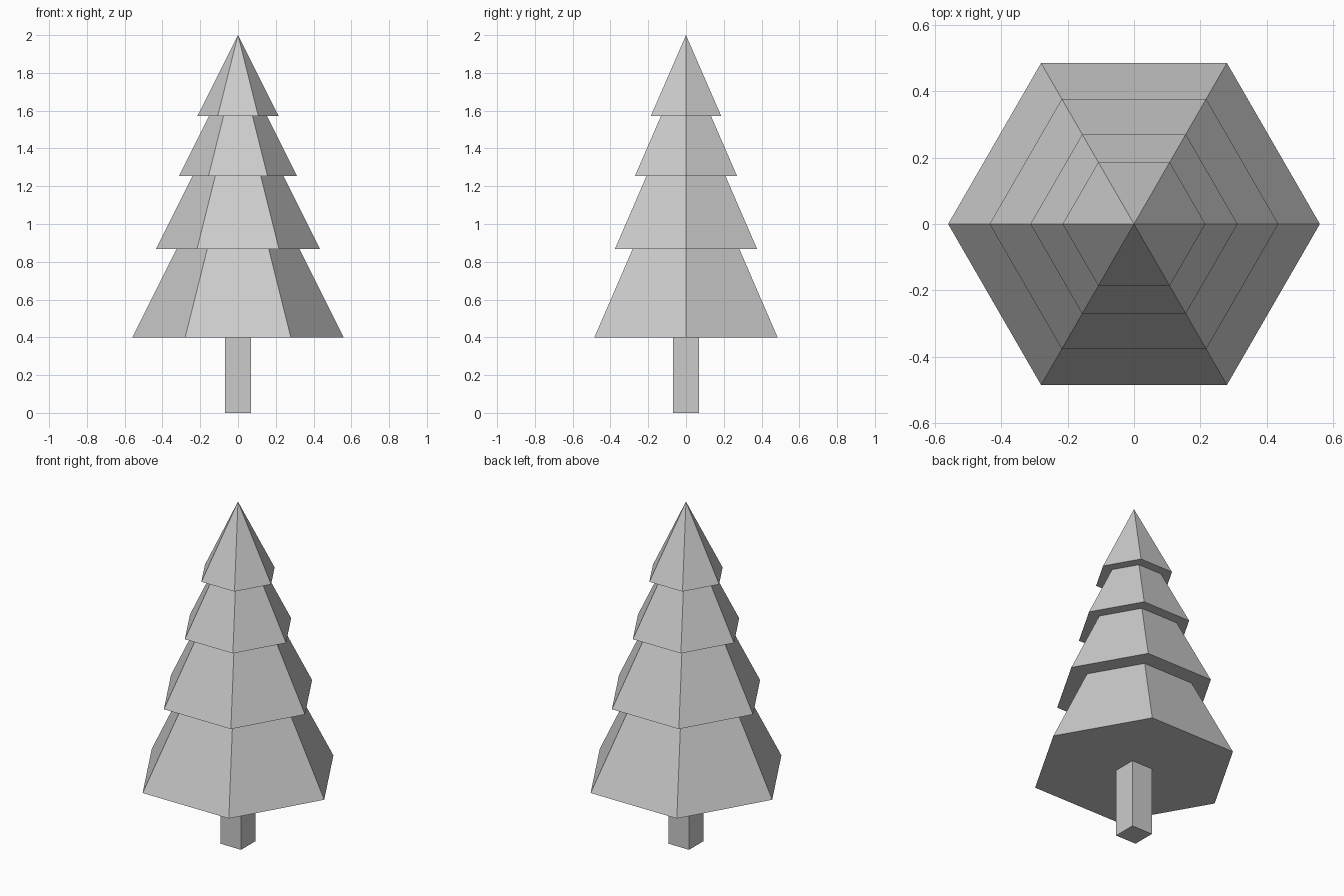
import bpy, math

if "Cube" in bpy.data.objects:
    bpy.data.objects.remove(bpy.data.objects["Cube"])

# Foliage tiers: stacked six-sided cones, pointing hexagon corners along x
tiers = [(0.40, 0.56), (0.867, 0.435), (1.254, 0.312), (1.572, 0.215)]
for i, (z, r) in enumerate(tiers):
    h = 2.0 - z if i == len(tiers) - 1 else 2.0 * r
    bpy.ops.mesh.primitive_cone_add(vertices=6, radius1=r, radius2=0, depth=h,
                                    location=(0, 0, z + h / 2),
                                    rotation=(0, 0, math.radians(30)))
    bpy.context.object.name = f"foliage_tier_{i + 1}"

# Square trunk
bpy.ops.mesh.primitive_cube_add(size=1, location=(0, 0, 0.2))
trunk = bpy.context.object
trunk.name = "trunk"
trunk.scale = (0.135, 0.135, 0.4)
